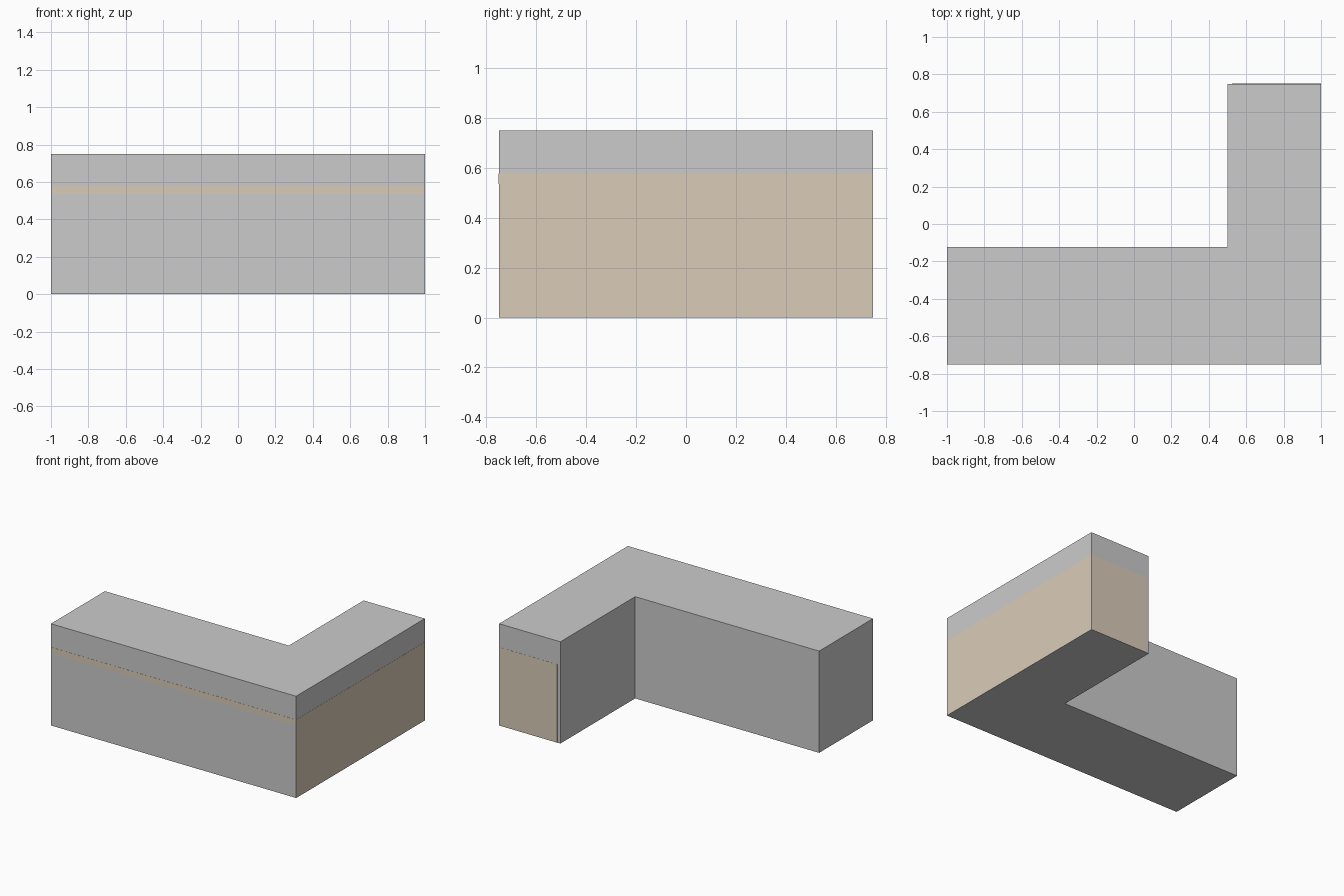
import bpy, bmesh

if "Cube" in bpy.data.objects:
    bpy.data.objects.remove(bpy.data.objects["Cube"])

T = 0.001  # how far the thin brown panels stand proud

brown = bpy.data.materials.new("brown_wood")
brown.diffuse_color = (0.70, 0.60, 0.48, 1)
brown.use_nodes = True
brown.node_tree.nodes["Principled BSDF"].inputs["Base Color"].default_value = brown.diffuse_color


def prism(name, outline, z0, z1, mat=None):
    """Extrude a plan outline from z0 to z1."""
    bm = bmesh.new()
    base = bm.faces.new([bm.verts.new((x, y, z0)) for x, y in outline])
    ext = bmesh.ops.extrude_face_region(bm, geom=[base])
    top = [v for v in ext["geom"] if isinstance(v, bmesh.types.BMVert)]
    bmesh.ops.translate(bm, verts=top, vec=(0, 0, z1 - z0))
    bmesh.ops.recalc_face_normals(bm, faces=bm.faces)
    me = bpy.data.meshes.new(name)
    bm.to_mesh(me)
    bm.free()
    ob = bpy.data.objects.new(name, me)
    bpy.context.collection.objects.link(ob)
    if mat:
        me.materials.append(mat)
    return ob


def panel(name, x0, x1, y0, y1, z0, z1):
    return prism(name, [(x0, y0), (x1, y0), (x1, y1), (x0, y1)], z0, z1, brown)


# L-shaped counter block
prism("counter_body",
      [(-1, -0.75), (1 - T, -0.75), (1 - T, 0.75 - T), (0.5, 0.75 - T),
       (0.5, -0.122), (-1, -0.122)], 0, 0.75)

# Brown cladding on the outer side and the end of the short arm
panel("side_panel", 1 - 2 * T, 1, -0.75, 0.75, 0, 0.577)
panel("end_panel", 0.525, 1, 0.75 - 2 * T, 0.75, 0, 0.577)

# Brown strip below the counter top along the front
panel("front_strip", -1, 1, -0.75 - T, -0.75 + T, 0.535, 0.577)
